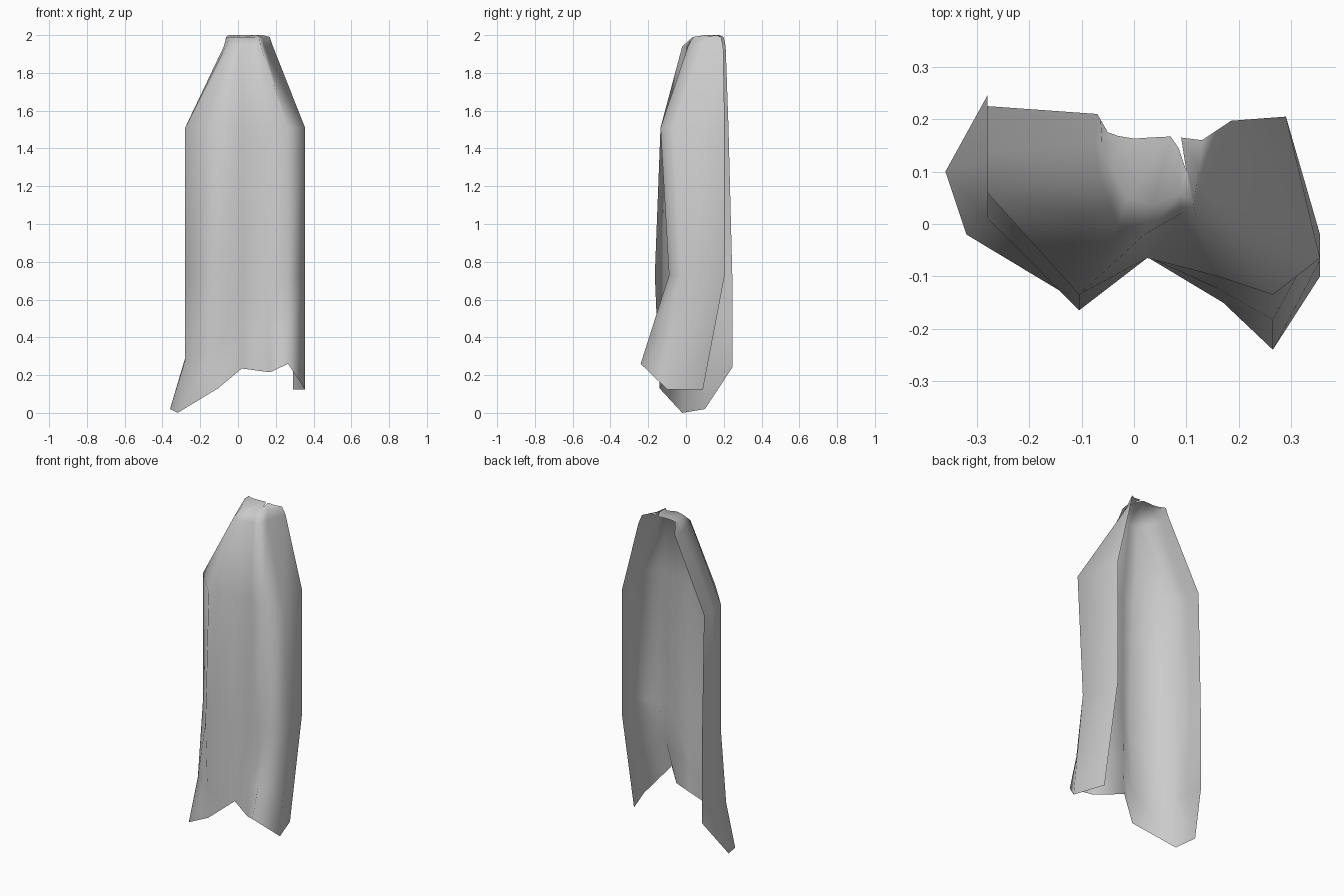
import bpy
import bmesh
from mathutils import Vector

default_cube = bpy.data.objects.get("Cube")
if default_cube:
    bpy.data.objects.remove(default_cube, do_unlink=True)


def make_material(name, colour):
    material = bpy.data.materials.new(name)
    material.use_nodes = True
    material.diffuse_color = colour
    material.node_tree.nodes["Principled BSDF"].inputs["Base Color"].default_value = colour
    return material


def level(section, height):
    """Lift a flat section to one height."""
    return [Vector((x, y, height)) for x, y in section]


def blend(lower, upper, amount):
    return [a.lerp(b, amount) for a, b in zip(lower, upper)]


# Draped cross-section, from the left back edge round the front to the right back edge
drape = [(-.28, .225), (-.28, .14), (-.28, .06), (-.105, -.135), (.025, -.065),
         (.16, -.1), (.265, -.135), (.355, -.065), (.29, .205)]

# Gathered neck and the pinched rim above it
neck = [(-.07, .21), (-.075, .15), (-.065, .09), (-.03, 0), (.02, -.02),
        (.09, .02), (.12, .01), (.14, .08), (.185, .197)]
rim = [(-.05, .175), (-.03, .168), (0, .163), (.03, .165), (.07, .167),
       (.085, .145), (.1, .1), (.09, .165), (.13, .16)]

# Depth shift of each fold at knee height
sway = [.02, .01, 0, -.03, 0, .02, .045, .045, 0]

# Ragged hem
hem = [Vector(p) for p in (
    (-.28, .245, .24), (-.36, .1, .02), (-.32, -.02, 0), (-.105, -.14, .13),
    (.02, -.06, .235), (.17, -.15, .215), (.265, -.24, .26),
    (.355, -.1, .125), (.29, .09, .125))]

shoulder_row = level(drape, 1.51)
knee_row = level([(x, y + s) for (x, y), s in zip(drape, sway)], .73)
neck_row = level(neck, 1.94)
rim_row = level(rim, 2)

# The cloth hangs straight to just above the hem, then flares
flare_row = blend(knee_row, hem, .62)
for point, (x, y) in zip(flare_row, drape):
    point.x = x

# Collar roll between neck and rim
collar_row = blend(neck_row, rim_row, .3)
for point in collar_row:
    point.z = 1.99

rows = [hem, flare_row, knee_row, shoulder_row, neck_row, collar_row, rim_row]

# Skin neighbouring rows into one open sheet
bm = bmesh.new()
grid = [[bm.verts.new(point) for point in row] for row in rows]
for lower, upper in zip(grid, grid[1:]):
    for i in range(len(lower) - 1):
        face = bm.faces.new((lower[i], lower[i + 1], upper[i + 1], upper[i]))
        face.smooth = True

mesh = bpy.data.meshes.new("cape")
bm.to_mesh(mesh)
bm.free()
mesh.materials.append(make_material("plain grey cloth", (.6, .6, .6, 1)))

cape = bpy.data.objects.new("cape", mesh)
bpy.context.collection.objects.link(cape)
